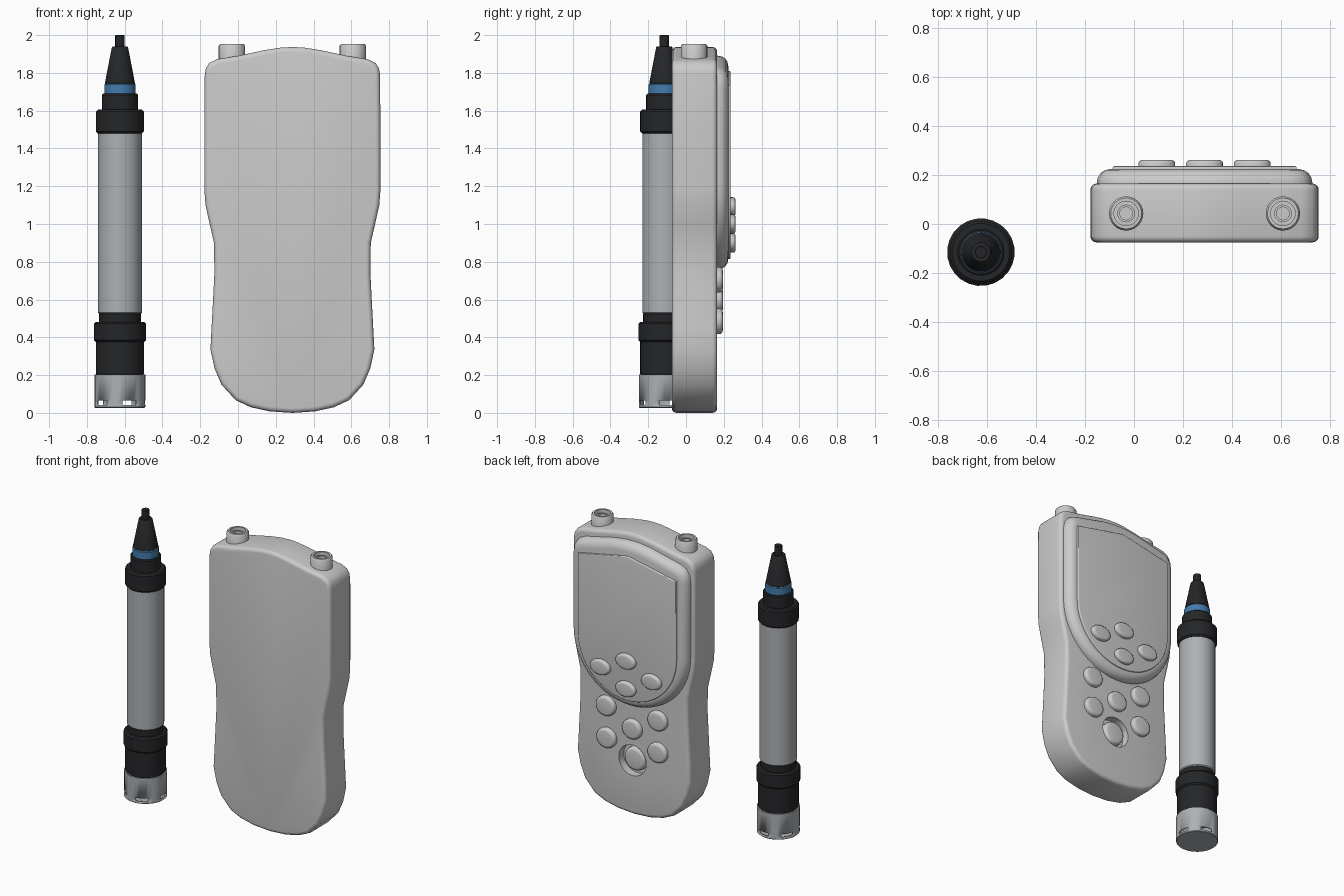
import bpy, bmesh
from math import sin, cos, pi, radians
from mathutils import Matrix, Vector

if "Cube" in bpy.data.objects:
    bpy.data.objects.remove(bpy.data.objects["Cube"])

CX = 0.288                      # centre line of the handheld meter
PX, PY = -0.625, -0.115         # axis of the probe


def material(name, col):
    m = bpy.data.materials.new(name)
    m.diffuse_color = (*col, 1)
    m.use_nodes = True
    m.node_tree.nodes["Principled BSDF"].inputs["Base Color"].default_value = m.diffuse_color
    return m


BLACK = material("black_plastic", (0.018, 0.019, 0.021))
BLUE = material("blue_ring", (0.06, 0.2, 0.42))
STEEL = material("steel", (0.42, 0.44, 0.46))


def smooth(ob, angle=35):
    bpy.ops.object.select_all(action='DESELECT')
    ob.select_set(True)
    bpy.context.view_layer.objects.active = ob
    bpy.ops.object.shade_smooth_by_angle(angle=radians(angle))


def finish(bm, name, mat=None):
    bmesh.ops.recalc_face_normals(bm, faces=bm.faces)
    me = bpy.data.meshes.new(name)
    bm.to_mesh(me)
    bm.free()
    ob = bpy.data.objects.new(name, me)
    bpy.context.collection.objects.link(ob)
    if mat:
        me.materials.append(mat)
    smooth(ob)
    return ob


def lathe(name, profile, matrix, n=24, mat=None, skip=None):
    """Spin (radius, height) points round z; skip(row, sector) leaves a hole."""
    bm = bmesh.new()
    rings = []
    for r, z in profile:
        k = 1 if r == 0 else n
        rings.append([bm.verts.new(matrix @ Vector((r * cos(2 * pi * i / n), r * sin(2 * pi * i / n), z)))
                      for i in range(k)])
    for row, (a, b) in enumerate(zip(rings, rings[1:])):
        for i in range(n):
            if skip and skip(row, i):
                continue
            j = (i + 1) % n
            vs = []
            for v in (a[i % len(a)], a[j % len(a)], b[j % len(b)], b[i % len(b)]):
                if v not in vs:
                    vs.append(v)
            bm.faces.new(vs)
    return finish(bm, name, mat)


def slab(name, half, y0, y1, bevel, both=False):
    """Extrude a mirrored (dx, z) outline from y0 to y1, rounding the back (or both) rims."""
    pts = half + [(-x, z) for x, z in reversed(half) if x > 1e-6]
    bm = bmesh.new()
    lo = [bm.verts.new((CX + x, y0, z)) for x, z in pts]
    hi = [bm.verts.new((CX + x, y1, z)) for x, z in pts]
    bm.faces.new(lo)
    bm.faces.new(hi)
    for i in range(len(pts)):
        j = (i + 1) % len(pts)
        bm.faces.new((lo[i], lo[j], hi[j], hi[i]))
    bmesh.ops.recalc_face_normals(bm, faces=bm.faces)
    rims = [set(hi)] + ([set(lo)] if both else [])
    edges = [e for e in bm.edges if any(e.verts[0] in r and e.verts[1] in r for r in rims)]
    bmesh.ops.bevel(bm, geom=edges, offset=bevel, segments=4, profile=0.5,
                    affect='EDGES', clamp_overlap=False)
    return finish(bm, name)


def arc(r, zc, n=14):
    """Quarter circle from bottom centre out to the side."""
    return [(r * sin(pi / 2 * i / n), zc - r * cos(pi / 2 * i / n)) for i in range(n + 1)]


def facing_back(x, y, z, sx=1, sz=1, depth=1):
    return (Matrix.Translation((x, y, z)) @ Matrix.Rotation(-pi / 2, 4, 'X')
            @ Matrix.Diagonal((sx, sz, depth, 1)))


# meter body
body = slab("meter_body", [
    (0, 0), (0.12, 0.008), (0.22, 0.03), (0.30, 0.067), (0.376, 0.15), (0.412, 0.235),
    (0.434, 0.335), (0.428, 0.45), (0.42, 0.6), (0.413, 0.74), (0.415, 0.9), (0.438, 1.0),
    (0.46, 1.1), (0.466, 1.18), (0.466, 1.5), (0.464, 1.79), (0.458, 1.825), (0.44, 1.853),
    (0.397, 1.873), (0.29, 1.89), (0.15, 1.92), (0.06, 1.934), (0, 1.937)],
    -0.075, 0.165, 0.025, both=True)

# round recess in the body for the power button
cutter = lathe("recess_cutter", [(0, 0), (0.105, 0), (0.105, 0.2), (0, 0.2)],
               facing_back(CX + 0.005, 0.11, 0.375), 32)
cutter.hide_render = True
cut = body.modifiers.new("recess", 'BOOLEAN')
cut.object = cutter
cut.solver = 'EXACT'
bpy.context.view_layer.objects.active = body
bpy.ops.object.modifier_apply(modifier=cut.name)
bpy.data.objects.remove(cutter)
smooth(body)

# raised screen housing and display panel
slab("screen_housing", arc(0.44, 1.2) + [
    (0.44, 1.5), (0.44, 1.72), (0.432, 1.77), (0.405, 1.808), (0.36, 1.828),
    (0.26, 1.85), (0.14, 1.878), (0.06, 1.889), (0, 1.891)], 0.15, 0.224, 0.055)
slab("display_panel", arc(0.375, 1.19) + [(0.375, 1.735), (0, 1.81)], 0.21, 0.236, 0.006)

# buttons
DOME = [(0, 0), (1, 0), (1, 0.65), (0.95, 0.85), (0.85, 0.96), (0.7, 1), (0, 1)]
for i, (dx, z) in enumerate([(-0.195, 1.0), (0.195, 1.0), (0, 1.09), (0, 0.9)]):
    lathe(f"screen_button_{i + 1}", DOME, facing_back(CX + dx, 0.225, z, 0.075, 0.052, 0.037))
for i, (dx, z) in enumerate([(-0.195, 0.705), (0.2, 0.705), (0, 0.597), (-0.195, 0.485), (0.195, 0.485)]):
    lathe(f"keypad_button_{i + 1}", DOME, facing_back(CX + dx, 0.15, z, 0.073, 0.068, 0.045))
lathe("power_button", DOME, facing_back(CX, 0.10, 0.378, 0.08, 0.08, 0.055))

# sockets on top of the meter
for side, name in ((-1, "left"), (1, "right")):
    lathe(f"{name}_socket", [(0, 1.85), (0.07, 1.85), (0.07, 1.943), (0.063, 1.953), (0.05, 1.953),
                             (0.05, 1.91), (0.036, 1.91), (0.036, 1.935), (0.026, 1.935),
                             (0.026, 1.9), (0, 1.9)],
          Matrix.Translation((CX + side * 0.32, 0.043, 0)))

# probe, from bottom to top
AXIS = Matrix.Translation((PX, PY, 0)) @ Matrix.Rotation(radians(-66), 4, 'Z')


def ring(name, z0, z1, r0, r1=None, mat=BLACK, c=0.006):
    r1 = r1 or r0
    lathe(name, [(0, z0), (r0 - c, z0), (r0, z0 + c), (r1, z1 - c), (r1 - c, z1), (0, z1)], AXIS, 24, mat)


# slotted end cap: five openings in the low band
cap = lathe("probe_end_cap", [(0, 0.027), (0.131, 0.027), (0.135, 0.031), (0.135, 0.042),
                              (0.135, 0.065), (0.135, 0.203), (0, 0.203)],
            AXIS @ Matrix.Rotation(radians(-18), 4, 'Z'), 30, STEEL,
            skip=lambda row, i: row == 3 and i % 6 in (0, 1, 2))
shell = cap.modifiers.new("wall", 'SOLIDIFY')
shell.thickness = 0.01
shell.offset = -1

ring("probe_lower_grip", 0.2, 0.385, 0.128)
ring("probe_lower_collar", 0.375, 0.482, 0.138, c=0.01)
ring("probe_lower_neck", 0.475, 0.53, 0.112)
ring("probe_tube", 0.525, 1.485, 0.117, mat=STEEL)
ring("probe_upper_collar", 1.48, 1.605, 0.128, c=0.01)
ring("probe_upper_neck", 1.6, 1.69, 0.096)
ring("probe_blue_ring", 1.685, 1.745, 0.083, mat=BLUE)
ring("probe_cable_cone", 1.742, 1.94, 0.08, 0.043, c=0.004)
ring("probe_cable", 1.93, 2.0, 0.025, c=0.002)
